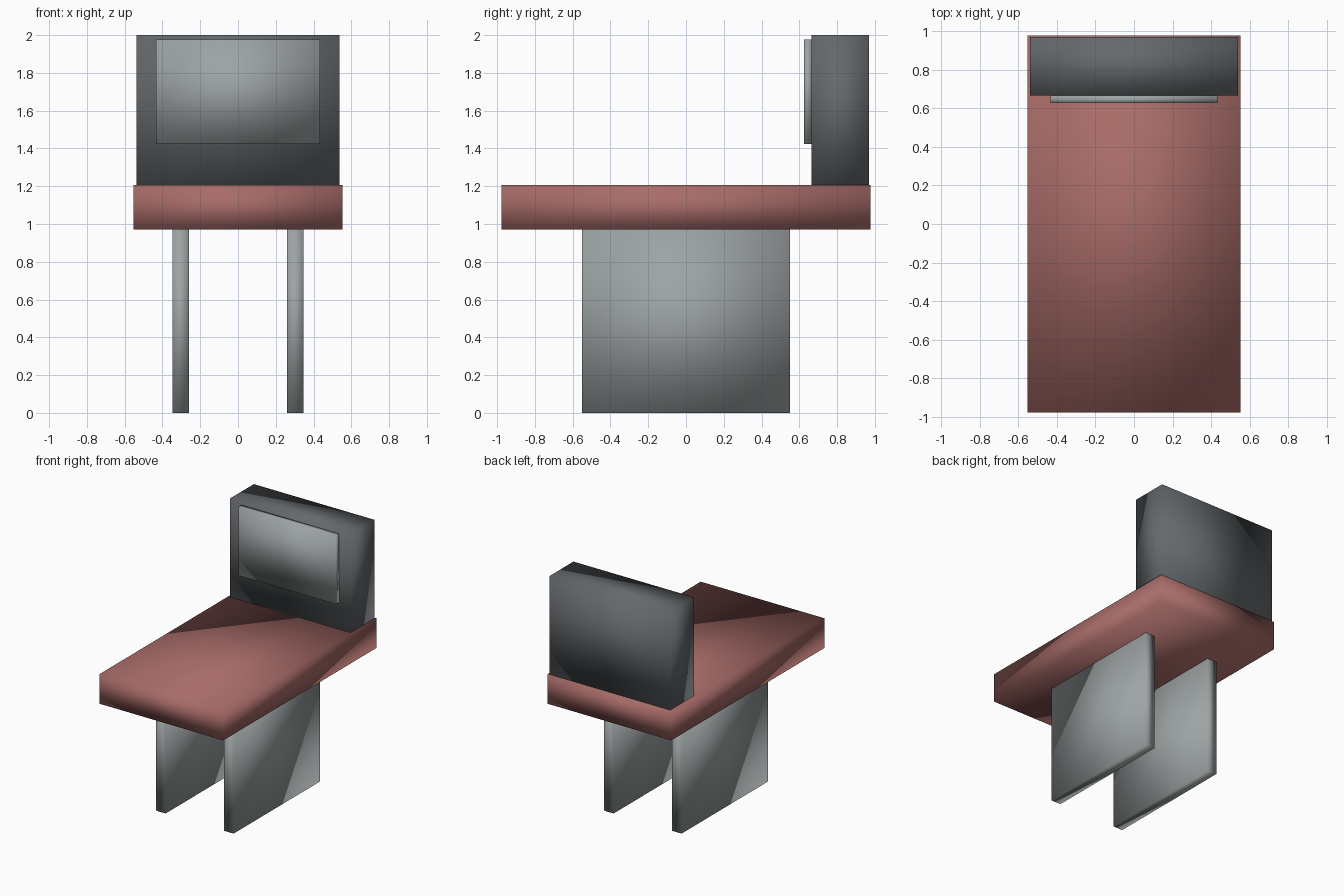
import bpy
import bmesh
from mathutils import Vector

default = bpy.data.objects.get("Cube")
if default:
    bpy.data.objects.remove(default, do_unlink=True)


def make_material(name, rgb):
    mat = bpy.data.materials.new(name)
    mat.use_nodes = True
    color = (*rgb, 1.0)
    mat.diffuse_color = color
    mat.node_tree.nodes["Principled BSDF"].inputs["Base Color"].default_value = color
    return mat


def box(name, low, high, mat):
    """Smooth-shaded box spanning two opposite corners."""
    low, high = Vector(low), Vector(high)
    size, centre = high - low, (low + high) / 2
    bm = bmesh.new()
    bmesh.ops.create_cube(bm, size=1)
    bmesh.ops.scale(bm, vec=size, verts=bm.verts)
    for face in bm.faces:
        face.smooth = True
    mesh = bpy.data.meshes.new(name)
    bm.to_mesh(mesh)
    bm.free()
    mesh.materials.append(mat)
    obj = bpy.data.objects.new(name, mesh)
    obj.location = centre
    bpy.context.scene.collection.objects.link(obj)
    return obj


red = make_material("dusty red", (0.39, 0.15, 0.14))
light_grey = make_material("light grey", (0.34, 0.37, 0.37))
dark_grey = make_material("dark grey", (0.13, 0.14, 0.15))

# Seat slab
box("seat", (-0.553, -0.977, 0.97), (0.553, 0.977, 1.207), red)

# Backrest with its raised front panel
box("backrest", (-0.538, 0.665, 1.207), (0.538, 0.97, 2.0), dark_grey)
box("backrest_panel", (-0.433, 0.626, 1.423), (0.433, 0.665, 1.977), light_grey)

# Two slab legs, mirrored left and right
for side, label in ((1, "left"), (-1, "right")):
    inner, outer = sorted((side * 0.26, side * 0.346))
    box(label + "_leg", (inner, -0.55, 0), (outer, 0.55, 0.97), light_grey)
